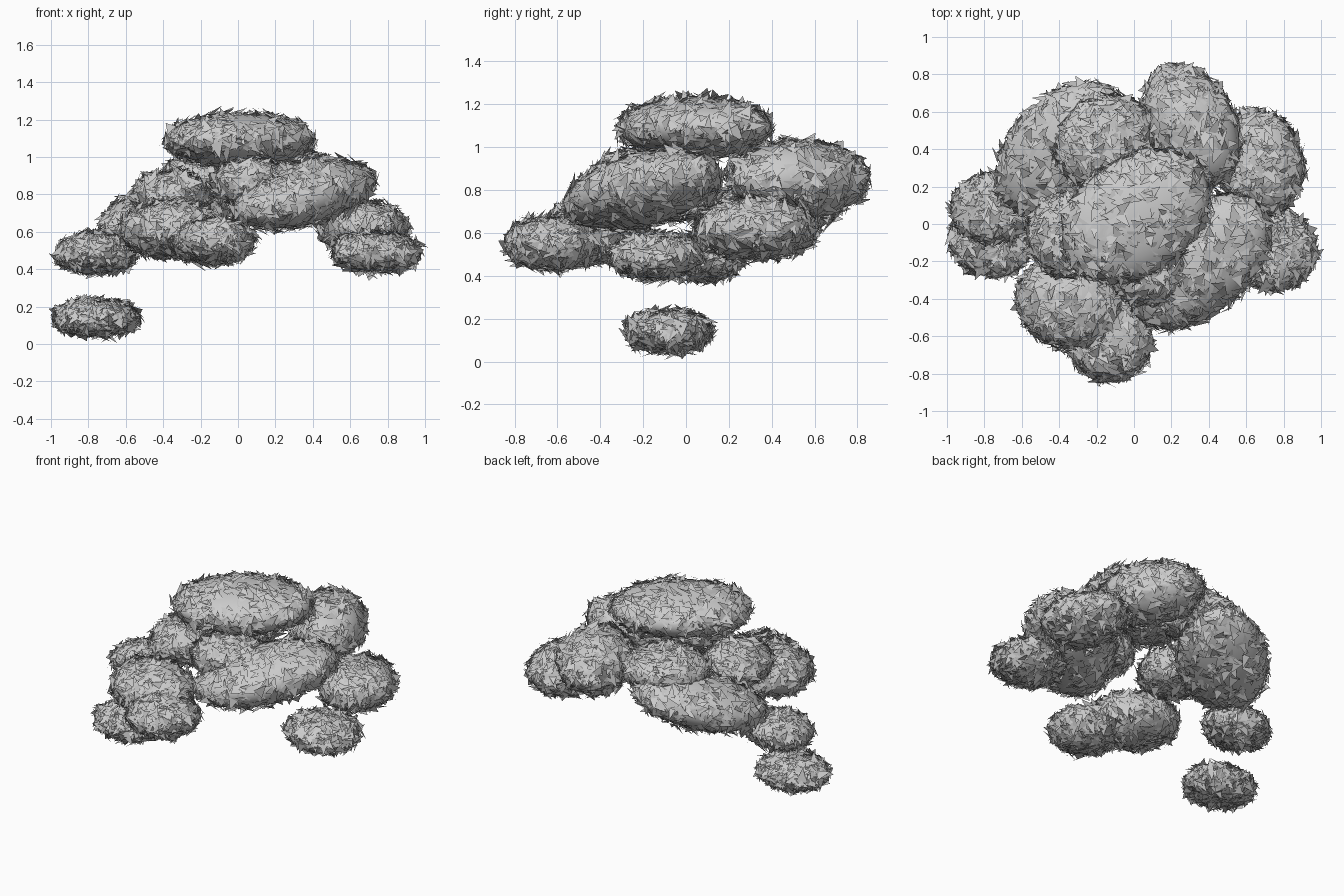
import bpy
import bmesh
import random
from math import radians, cos, sin, tau
from mathutils import Vector, Matrix, Euler

random.seed(4)
LEAVES = 800
LEAF_COVER = 0.025  # depth of the leaf layer over each core

if "Cube" in bpy.data.objects:
    bpy.data.objects.remove(bpy.data.objects["Cube"], do_unlink=True)


def random_direction():
    z = random.uniform(-1, 1)
    a = random.uniform(0, tau)
    r = (1 - z * z) ** 0.5
    return Vector((r * cos(a), r * sin(a), z))


def add_leaf(bm, point, normal):
    """A small triangle that lies along the surface with its tip lifted."""
    along = normal.orthogonal().normalized()
    along.rotate(Matrix.Rotation(random.uniform(0, tau), 3, normal))
    lift = radians(random.uniform(-4, 30))
    length = random.uniform(0.05, 0.095)
    tip_dir = along * cos(lift) + normal * sin(lift)
    side = normal.cross(along) + normal * random.uniform(-0.3, 0.3)
    half = side.normalized() * length * random.uniform(0.25, 0.45)
    root = point + normal * random.uniform(-0.004, 0.01) - along * length * 0.4
    corners = (root - half, root + half, root + tip_dir * length)
    bm.faces.new([bm.verts.new(c) for c in corners])


def foliage_clump(name, centre, radii, yaw=0, rise=0):
    """An ellipsoid core covered in leaves; rise lifts its +x end."""
    radii = Vector(radii) - Vector((LEAF_COVER,) * 3)
    turn = Euler((0, radians(-rise), radians(yaw))).to_matrix()
    bm = bmesh.new()
    bmesh.ops.create_icosphere(bm, subdivisions=4, radius=1)
    for v in bm.verts:
        v.co = turn @ (v.co * radii)
    for f in bm.faces:
        f.smooth = True
    for _ in range(LEAVES):
        d = random_direction()
        normal = Vector(d[i] / radii[i] for i in range(3)).normalized()
        add_leaf(bm, turn @ (d * radii), turn @ normal)
    mesh = bpy.data.meshes.new(name)
    bm.to_mesh(mesh)
    bm.free()
    obj = bpy.data.objects.new(name, mesh)
    obj.location = centre
    bpy.context.collection.objects.link(obj)


# Crown and the upper ring of clumps
foliage_clump("crown_clump", (0.01, 0.04, 1.09), (0.45, 0.33, 0.165), 34)
foliage_clump("back_left_clump", (0.31, 0.53, 0.85), (0.36, 0.25, 0.2), -62)
foliage_clump("front_left_large_clump", (0.35, -0.2, 0.8), (0.47, 0.3, 0.185), 42, 12)
foliage_clump("back_right_large_clump", (-0.38, 0.4, 0.7), (0.45, 0.3, 0.18), 45, 15)
foliage_clump("back_upper_clump", (-0.16, 0.44, 0.88), (0.29, 0.25, 0.15), 35)
foliage_clump("right_upper_clump", (-0.36, -0.06, 0.79), (0.22, 0.24, 0.15))
foliage_clump("front_upper_clump", (0.08, -0.22, 0.86), (0.24, 0.22, 0.15), 30)

# Lower outer clumps
foliage_clump("left_clump", (0.67, 0.33, 0.62), (0.3, 0.25, 0.16), -75)
foliage_clump("left_low_clump", (0.74, -0.14, 0.49), (0.25, 0.23, 0.125))
foliage_clump("front_right_clump", (-0.35, -0.42, 0.61), (0.3, 0.26, 0.17), -20)
foliage_clump("front_low_clump", (-0.13, -0.62, 0.55), (0.24, 0.24, 0.14), 30)
foliage_clump("right_low_clump", (-0.76, 0.08, 0.485), (0.23, 0.2, 0.125))

# Separate clump near the ground
foliage_clump("ground_clump", (-0.755, -0.08, 0.14), (0.245, 0.215, 0.115))
